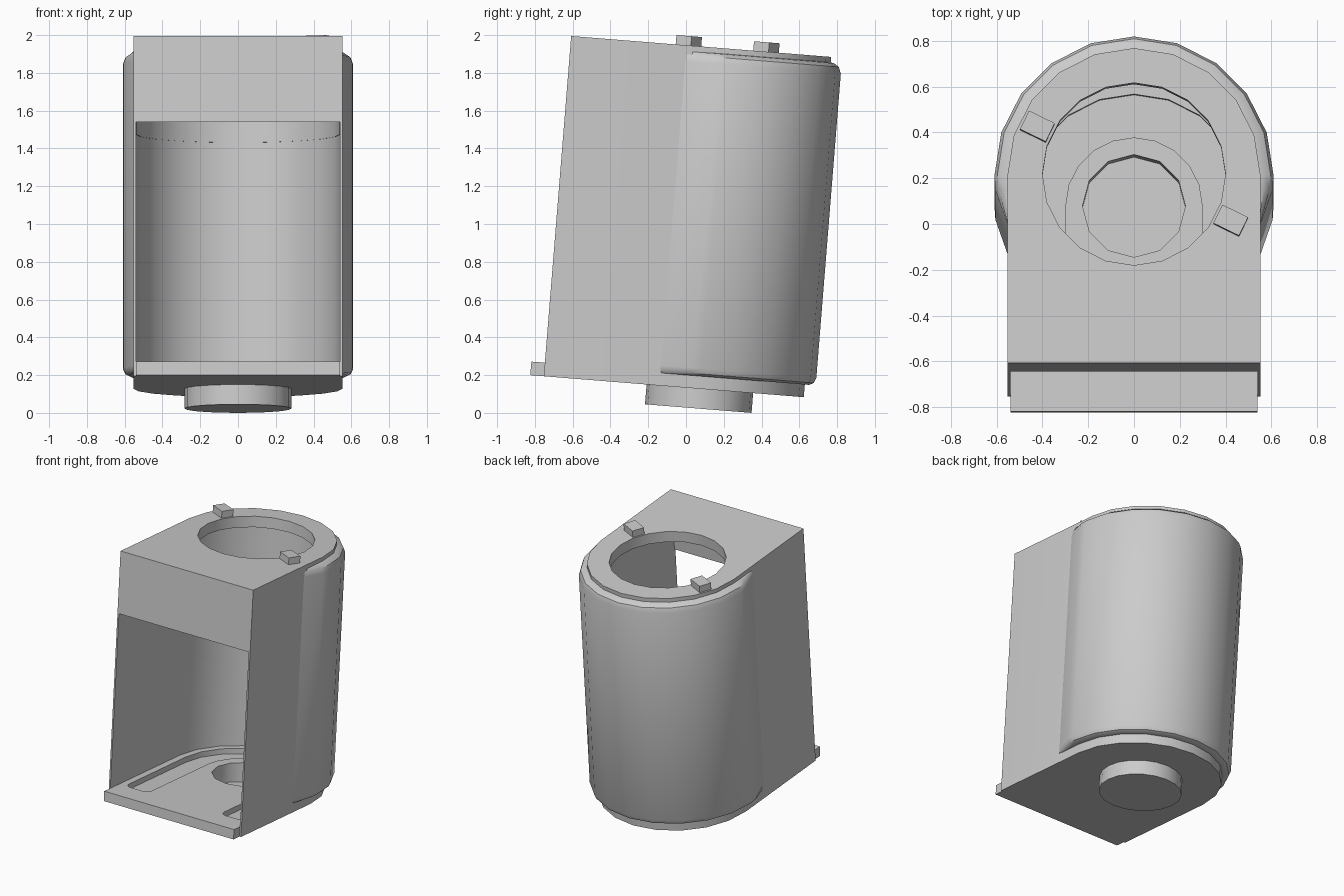
import bpy, bmesh, math
from mathutils import Matrix

if "Cube" in bpy.data.objects:
    bpy.data.objects.remove(bpy.data.objects["Cube"], do_unlink=True)

TILT = math.radians(-4.6)   # whole housing leans back
CY = 0.063                  # shared axis of all round parts
FRONT = -0.766
BOTTOM, FLOOR, TOP = 0.133, 0.205, 1.94

grey = bpy.data.materials.new("plain grey")
grey.use_nodes = True
grey.diffuse_color = (0.6, 0.6, 0.6, 1)
grey.node_tree.nodes["Principled BSDF"].inputs["Base Color"].default_value = (0.6, 0.6, 0.6, 1)
parts = []


def finish(name, bm):
    bmesh.ops.recalc_face_normals(bm, faces=bm.faces)
    mesh = bpy.data.meshes.new(name)
    bm.to_mesh(mesh)
    bm.free()
    mesh.materials.append(grey)
    obj = bpy.data.objects.new(name, mesh)
    bpy.context.collection.objects.link(obj)
    parts.append(obj)
    return obj


def prism(name, outline, low, high):
    bm = bmesh.new()
    face = bm.faces.new([bm.verts.new((x, y, low)) for x, y in outline])
    new = bmesh.ops.extrude_face_region(bm, geom=[face])["geom"]
    bmesh.ops.translate(bm, vec=(0, 0, high - low),
                        verts=[v for v in new if isinstance(v, bmesh.types.BMVert)])
    return finish(name, bm)


def arc(r, start=0, end=180, steps=10, cx=0, cy=CY):
    angles = [math.radians(start + (end - start) * i / steps) for i in range(steps + 1)]
    return [(cx + r * math.cos(a), cy + r * math.sin(a)) for a in angles]


def circle(r, sides):
    return arc(r, 90, 450, sides)[:-1]


def d_shape(r, front):
    return [(-r, front), (r, front)] + arc(r)


def rect(x, y0, y1):
    return [(-x, y0), (x, y0), (x, y1), (-x, y1)]


def cut(target, cutter):
    mod = target.modifiers.new("cut", "BOOLEAN")
    mod.operation = "DIFFERENCE"
    mod.solver = "EXACT"
    mod.object = cutter
    bpy.context.view_layer.objects.active = target
    bpy.ops.object.modifier_apply(modifier=mod.name)


def discard(cutter):
    parts.remove(cutter)
    bpy.data.objects.remove(cutter, do_unlink=True)


# Hollow housing, open below the front header
body = prism("housing", d_shape(0.552, FRONT), BOTTOM, TOP)
cutters = [
    prism("opening_cutter", d_shape(0.54, -1), FLOOR, 1.484),
    prism("upper_cavity_cutter", d_shape(0.537, FRONT + 0.015), 1.4, 1.86),
    prism("top_hole_cutter", circle(0.4, 20), 1.7, 2.1),
]

# U-shaped groove in the floor with rounded leg ends
END, ROUND, INNER, OUTER = -0.66, 0.05, 0.3, 0.49
right_leg = (arc(ROUND, 180, 270, 4, INNER + ROUND, END + ROUND)
             + arc(ROUND, 270, 360, 4, OUTER - ROUND, END + ROUND))
left_leg = [(-x, y) for x, y in reversed(right_leg)]
groove = right_leg + arc(OUTER) + left_leg + arc(INNER, 180, 0)
cutters.append(prism("groove_cutter", groove, 0.165, 0.3))
for c in cutters:
    cut(body, c)
    discard(c)

# Round foot with a socket that opens through the floor
foot = prism("foot", circle(0.283, 20), 0.028, BOTTOM)
socket = prism("socket_cutter", circle(0.225, 12), 0.065, 0.3)
cut(body, socket)
cut(foot, socket)
discard(socket)

# Front lip of the floor
prism("front_lip", rect(0.54, -0.838, FRONT), BOTTOM, FLOOR)

# Thick outer band around the back, rounded at both rims and tapering into the sides
bm = bmesh.new()
rings = []
for z, r in [(0.2, 0.545), (0.2, 0.575), (0.212, 0.598), (0.24, 0.61),
             (1.855, 0.61), (1.89, 0.597), (1.908, 0.57), (1.912, 0.545)]:
    path = [(0.546, -0.17), (r - 0.004, 0)] + arc(r) + [(0.004 - r, 0), (-0.546, -0.17)]
    rings.append([bm.verts.new((x, y, z)) for x, y in path])
for a, b in zip(rings, rings[1:]):
    for i in range(len(a) - 1):
        quad = (a[i], a[i + 1], b[i + 1], b[i])
        bm.faces.new(quad)
bmesh.ops.remove_doubles(bm, verts=bm.verts, dist=0.0005)
finish("outer_band", bm)

# Two locking tabs on opposite sides of the top hole
for name, angle in (("left_tab", -26), ("right_tab", 154)):
    bm = bmesh.new()
    place = (Matrix.Translation((0, CY, 0)) @ Matrix.Rotation(math.radians(angle), 4, "Z")
             @ Matrix.Translation((0.47, 0, TOP + 0.02)) @ Matrix.Diagonal((0.125, 0.09, 0.06, 1)))
    bmesh.ops.create_cube(bm, size=1, matrix=place)
    finish(name, bm)

# Lean everything back and smooth the round walls
bpy.ops.object.select_all(action="DESELECT")
for obj in parts:
    obj.rotation_euler.x = TILT
    obj.select_set(True)
bpy.context.view_layer.objects.active = body
bpy.ops.object.shade_smooth_by_angle(angle=math.radians(32))
